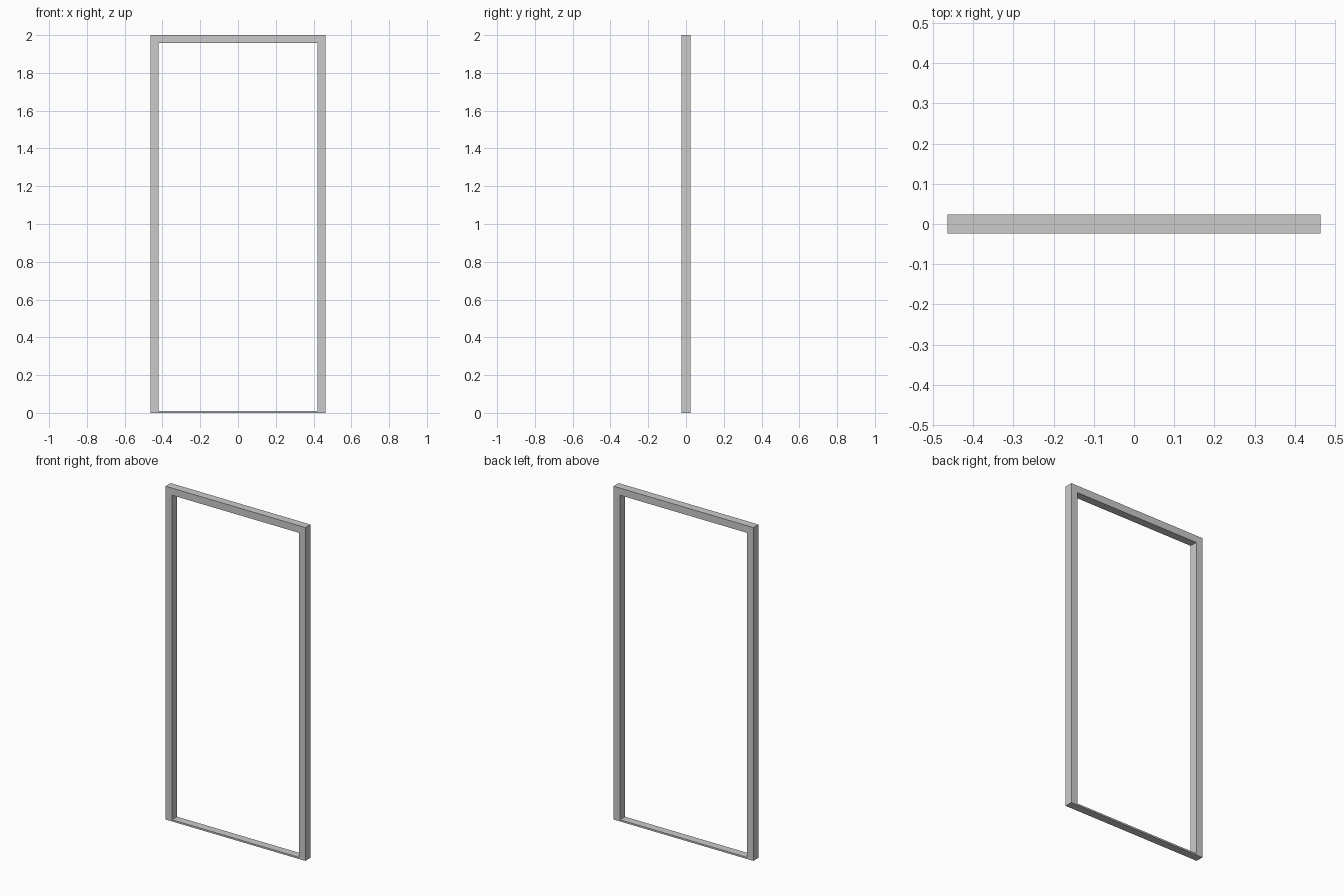
import bpy
import bmesh

if "Cube" in bpy.data.objects:
    bpy.data.objects.remove(bpy.data.objects["Cube"])

HALF_W, HALF_D, HEIGHT = 0.464, 0.024, 2.0
JAMB, HEAD, SILL = 0.043, 0.043, 0.01


def rectangle(bm, half_w, z0, z1, y):
    return [bm.verts.new((x, y, z)) for x, z in
            ((-half_w, z0), (half_w, z0), (half_w, z1), (-half_w, z1))]


# Door frame: outer and inner outlines, front and back, joined all round
bm = bmesh.new()
outer_front, outer_back = (rectangle(bm, HALF_W, 0, HEIGHT, y) for y in (-HALF_D, HALF_D))
inner_front, inner_back = (rectangle(bm, HALF_W - JAMB, SILL, HEIGHT - HEAD, y)
                           for y in (-HALF_D, HALF_D))
loops = (outer_front, inner_front, inner_back, outer_back)
for k in range(4):
    a, b = loops[k], loops[(k + 1) % 4]
    for i in range(4):
        j = (i + 1) % 4
        bm.faces.new((a[i], a[j], b[j], b[i]))
bmesh.ops.recalc_face_normals(bm, faces=bm.faces)

mesh = bpy.data.meshes.new("door_frame")
bm.to_mesh(mesh)
bm.free()
bpy.context.collection.objects.link(bpy.data.objects.new("door_frame", mesh))
